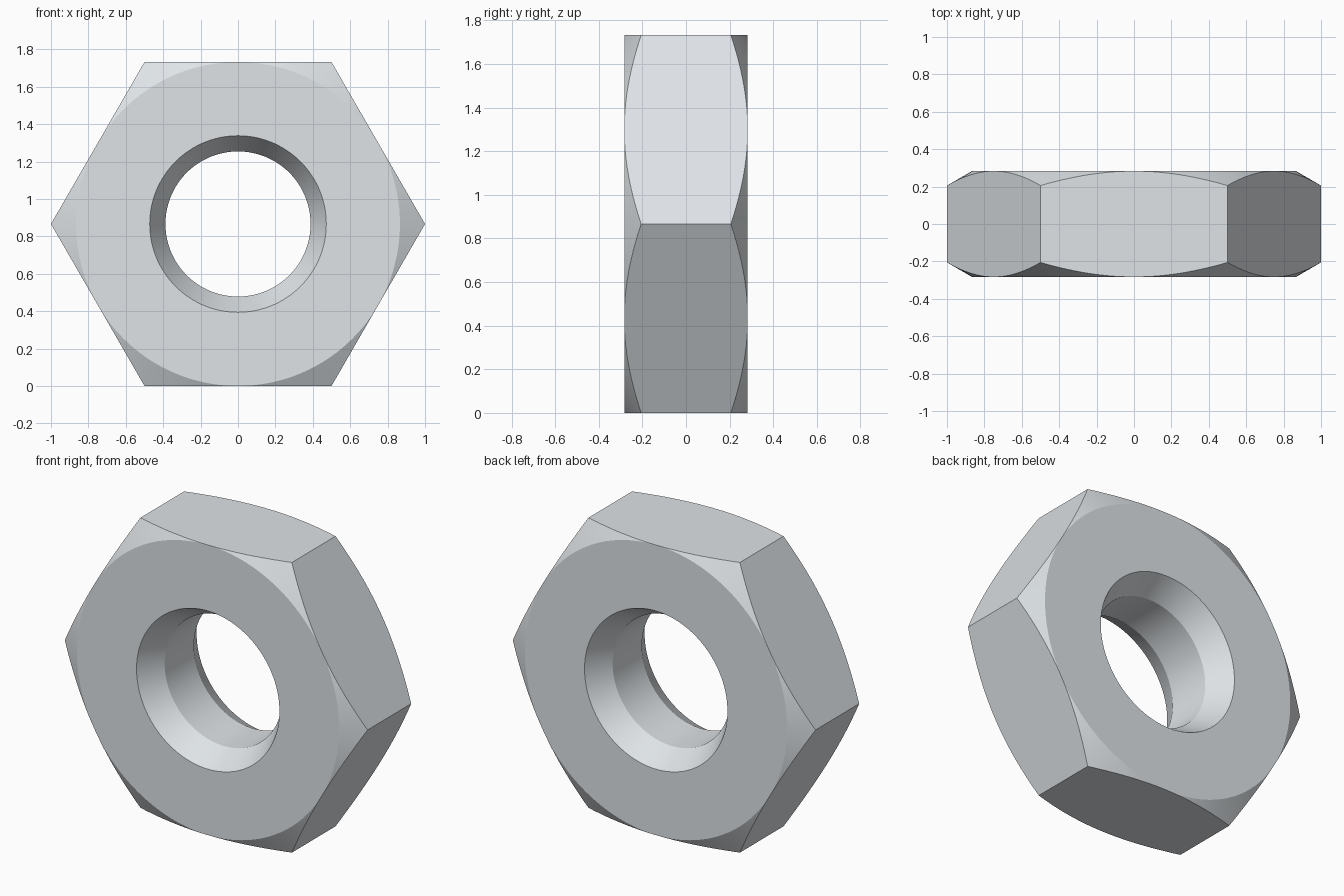
import bpy
import bmesh
import math
from mathutils import Vector

cube = bpy.data.objects.get("Cube")
if cube:
    bpy.data.objects.remove(cube, do_unlink=True)

SEGMENTS = 144                     # multiple of 12: hits every corner and flat centre
FLAT = math.sqrt(3) / 2            # distance from axis to each flat
HALF = 0.283                       # half thickness
BORE, MOUTH = 0.388, 0.472         # hole radius, countersink rim radius
SINK = (MOUTH - BORE) * math.sqrt(3)
SLOPE = math.tan(math.radians(30))  # corner chamfer


def hex_radius(angle):
    """Distance from the axis to the hexagon outline, corners on the x axis."""
    return FLAT / math.cos(angle % (math.pi / 3) - math.pi / 6)


def section(angle):
    """Closed radial cross-section as (radius, y) pairs."""
    outer = hex_radius(angle)
    edge = HALF - (outer - FLAT) * SLOPE
    front = [(BORE, SINK - HALF), (MOUTH, -HALF), (FLAT, -HALF), (outer, -edge)]
    return front + [(r, -y) for r, y in reversed(front)]


# Hex body with chamfered corners and countersunk hole
bm = bmesh.new()
rings = []
for i in range(SEGMENTS):
    a = math.tau * i / SEGMENTS
    rings.append([bm.verts.new(Vector((r * math.cos(a), y, FLAT + r * math.sin(a))))
                  for r, y in section(a)])
for i, ring in enumerate(rings):
    following = rings[(i + 1) % SEGMENTS]
    for j in range(len(ring)):
        k = (j + 1) % len(ring)
        bm.faces.new((ring[j], ring[k], following[k], following[j]))
bmesh.ops.remove_doubles(bm, verts=bm.verts, dist=1e-5)
bmesh.ops.recalc_face_normals(bm, faces=bm.faces)
mesh = bpy.data.meshes.new("hex_nut")
bm.to_mesh(mesh)
bm.free()

nut = bpy.data.objects.new("hex_nut", mesh)
bpy.context.collection.objects.link(nut)

# Plain steel
steel = bpy.data.materials.new("light_steel")
steel.use_nodes = True
colour = (0.77, 0.81, 0.84, 1.0)
steel.diffuse_color = colour
steel.node_tree.nodes["Principled BSDF"].inputs["Base Color"].default_value = colour
mesh.materials.append(steel)

# Smooth cones and bore, crisp edges
bpy.ops.object.select_all(action="DESELECT")
nut.select_set(True)
bpy.context.view_layer.objects.active = nut
bpy.ops.object.shade_smooth_by_angle(angle=math.radians(12))
